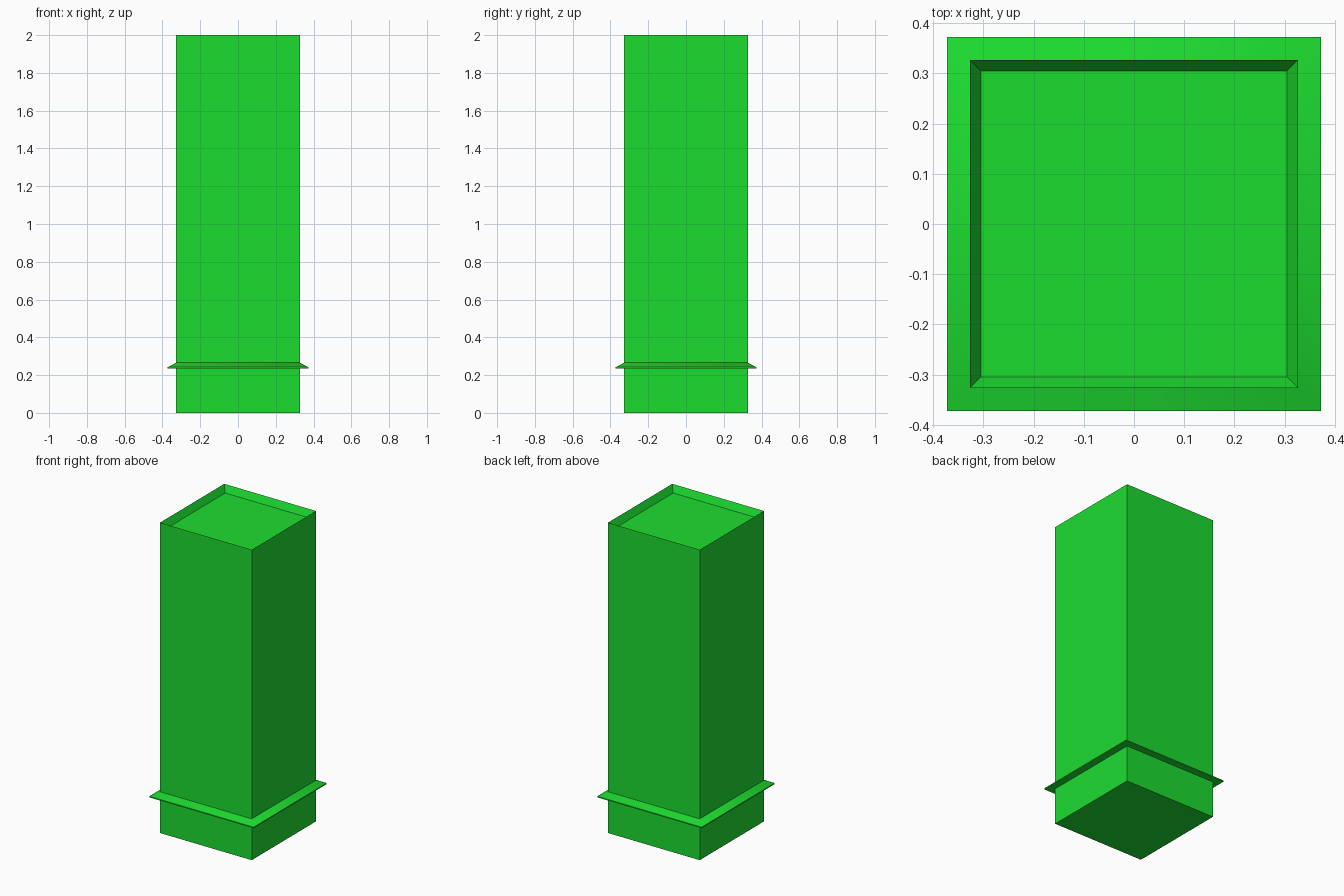
import bpy, bmesh, math

if "Cube" in bpy.data.objects:
    bpy.data.objects.remove(bpy.data.objects["Cube"])

green = bpy.data.materials.new("green")
green.diffuse_color = (0.012, 0.72, 0.03, 1)
green.use_nodes = True
green.node_tree.nodes["Principled BSDF"].inputs["Base Color"].default_value = green.diffuse_color


def square_loft(name, profile, cap_start=False, cap_end=False):
    """Skin square rings given as (half width, height) pairs."""
    bm = bmesh.new()
    rings = [[bm.verts.new((sx * r, sy * r, z))
              for sx, sy in ((-1, -1), (1, -1), (1, 1), (-1, 1))]
             for r, z in profile]
    for a, b in zip(rings, rings[1:]):
        for i in range(4):
            j = (i + 1) % 4
            bm.faces.new((a[i], a[j], b[j], b[i]))
    if cap_start:
        bm.faces.new(rings[0][::-1])
    if cap_end:
        bm.faces.new(rings[-1])
    mesh = bpy.data.meshes.new(name)
    bm.to_mesh(mesh)
    bm.free()
    mesh.materials.append(green)
    obj = bpy.data.objects.new(name, mesh)
    bpy.context.collection.objects.link(obj)
    return obj


# Square column with a shallow tapered recess in its top
square_loft("column", [(0.327, 0), (0.327, 2), (0.305, 1.955)], True, True)

# Sloped skirt around the lower part, shaded smoothly around its corners
skirt = square_loft("skirt", [(0.327, 0.235), (0.372, 0.235),
                              (0.372, 0.242), (0.327, 0.266)])
bpy.ops.object.select_all(action='DESELECT')
skirt.select_set(True)
bpy.context.view_layer.objects.active = skirt
bpy.ops.object.shade_smooth_by_angle(angle=math.radians(50))
